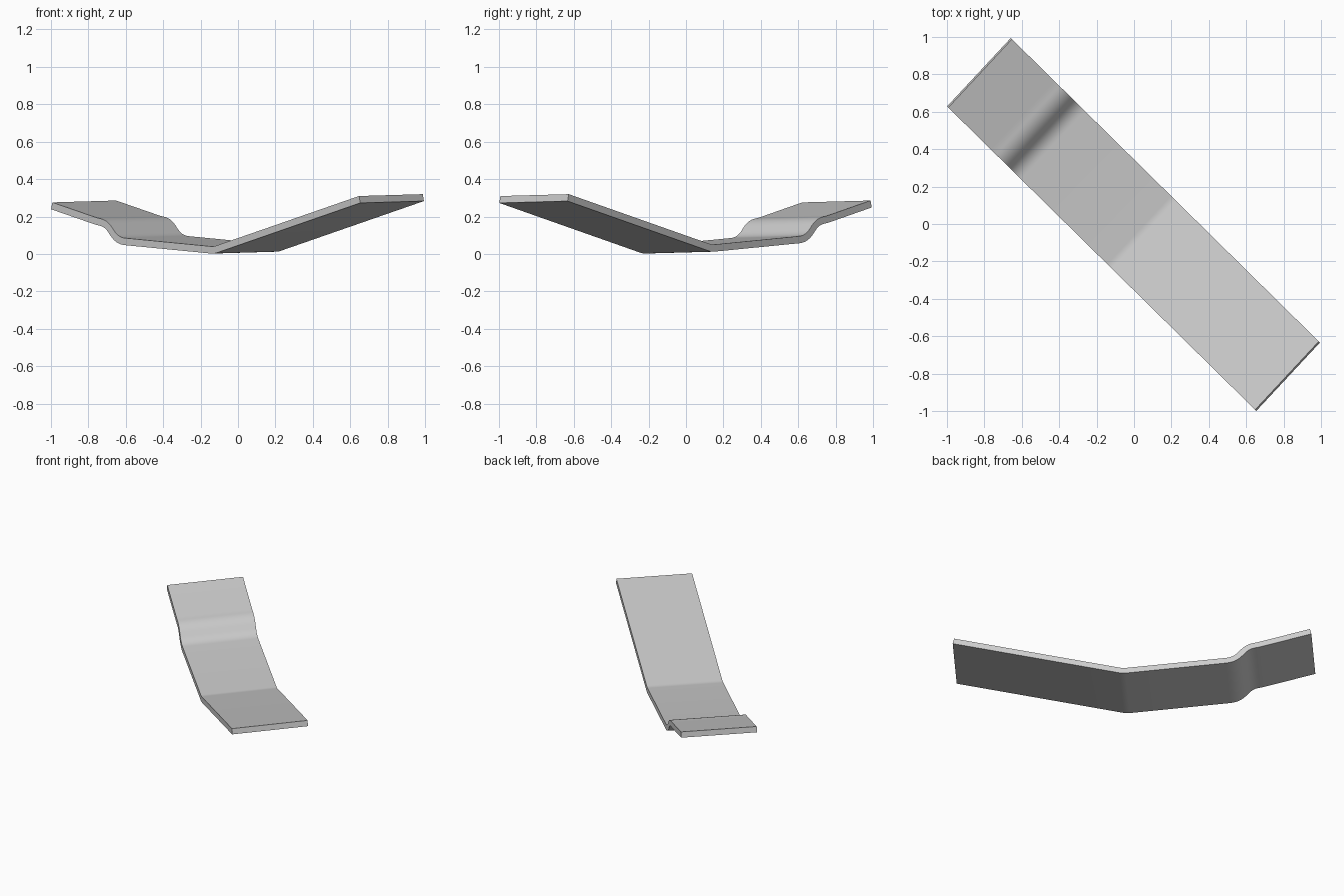
import bpy
import bmesh
import math
from mathutils import Vector

cube = bpy.data.objects.get("Cube")
if cube:
    bpy.data.objects.remove(cube, do_unlink=True)

START = Vector((-1.0, 0.63, 0))        # near corner of the raised end
ALONG = Vector((1, -0.985, 0))         # run of the strip on the ground plane
WIDTH = Vector((0.34, 0.365, 0.01))    # across the strip
HALF = 0.019                           # half thickness
STEP = ALONG.length

# Centre line of the bent strip: (x, z, fillet length)
bends = [(-0.995, 0.257, 0), (-0.755, 0.174, 0.02), (-0.705, 0.163, 0.045),
         (-0.645, 0.07, 0.055), (-0.13, 0.02, 0.02), (0.65, 0.291, 0)]


def rounded_path(corners, segments=7):
    """Replace each bend by a short quadratic curve."""
    pts = [Vector(((x + 1) * STEP, z)) for x, z, r in corners]
    path = [pts[0]]
    for i in range(1, len(pts) - 1):
        p, r = pts[i], corners[i][2]
        a = p + (pts[i - 1] - p).normalized() * r
        b = p + (pts[i + 1] - p).normalized() * r
        for k in range(segments + 1):
            t = k / segments
            path.append(a * (1 - t) ** 2 + p * (2 * t * (1 - t)) + b * t ** 2)
    path.append(pts[-1])
    return path


def offset(path, d):
    """Shift the path sideways by d."""
    out = []
    for i, p in enumerate(path):
        run = path[min(i + 1, len(path) - 1)] - path[max(i - 1, 0)]
        run.normalize()
        out.append(p + Vector((-run.y, run.x)) * d)
    return out


def place(p):
    return START + ALONG * (p.x / STEP) + Vector((0, 0, p.y))


# Bent strip: sweep the thick profile across the width
path = rounded_path(bends)
top, bottom = offset(path, HALF), offset(path, -HALF)
bm = bmesh.new()
rows = []
for upper, lower in zip(top, bottom):
    a, b = place(lower), place(upper)
    rows.append([bm.verts.new(v) for v in (a, b, b + WIDTH, a + WIDTH)])
for r, s in zip(rows, rows[1:]):
    for k in range(4):
        n = (k + 1) % 4
        bm.faces.new((r[k], r[n], s[n], s[k]))
bm.faces.new(rows[0])
bm.faces.new(rows[-1])
bmesh.ops.recalc_face_normals(bm, faces=bm.faces)

mesh = bpy.data.meshes.new("bent_strip")
bm.to_mesh(mesh)
bm.free()
strip = bpy.data.objects.new("bent_strip", mesh)
bpy.context.collection.objects.link(strip)

# Plain grey
grey = bpy.data.materials.new("light_grey")
grey.use_nodes = True
colour = (0.6, 0.6, 0.6, 1)
grey.diffuse_color = colour
grey.node_tree.nodes["Principled BSDF"].inputs["Base Color"].default_value = colour
mesh.materials.append(grey)

# Smooth bends, sharp rims
bpy.ops.object.select_all(action='DESELECT')
strip.select_set(True)
bpy.context.view_layer.objects.active = strip
bpy.ops.object.shade_smooth_by_angle(angle=math.radians(30))
